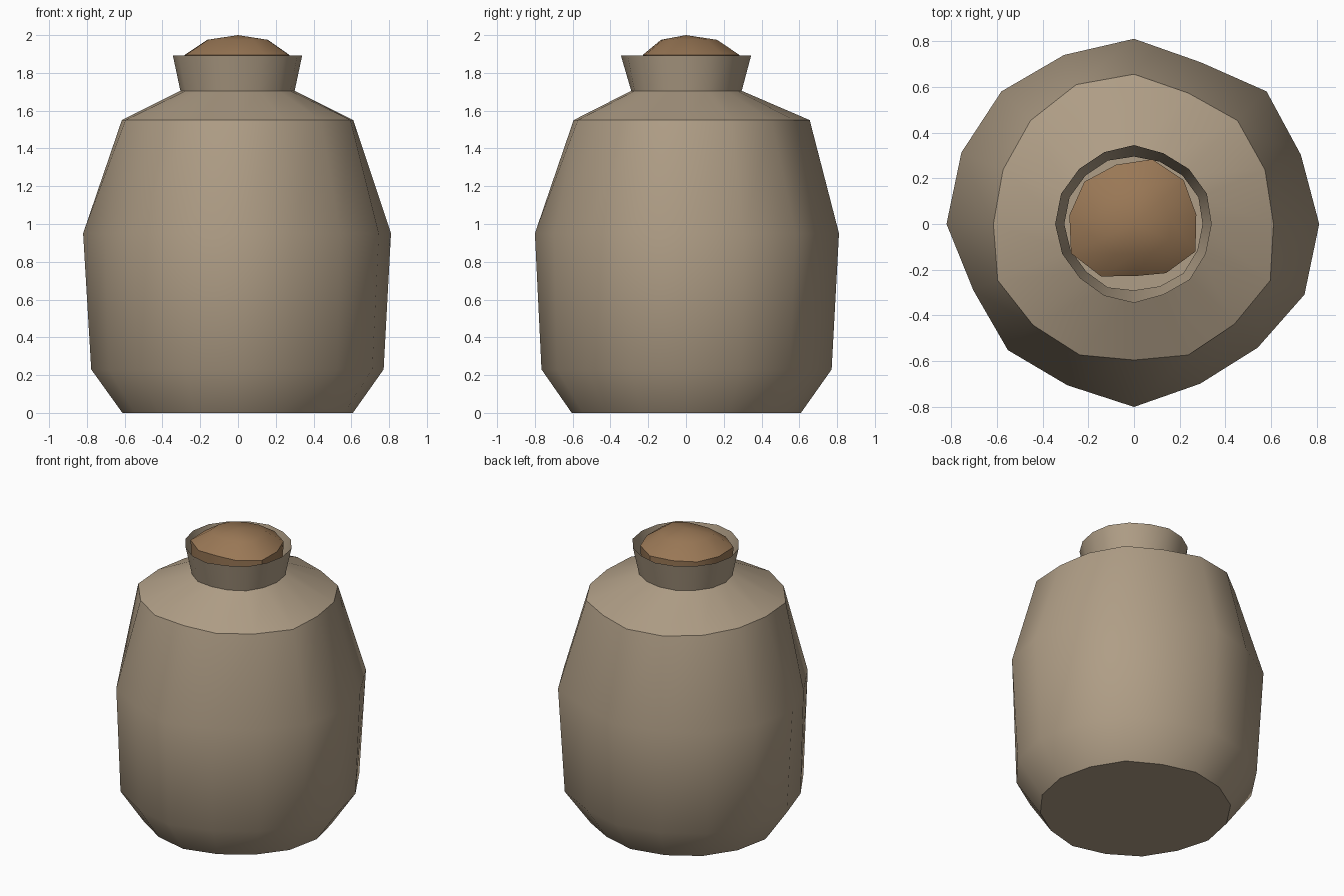
import bpy, bmesh, math

if "Cube" in bpy.data.objects:
    bpy.data.objects.remove(bpy.data.objects["Cube"])


def material(name, colour):
    m = bpy.data.materials.new(name)
    m.diffuse_color = (*colour, 1)
    m.use_nodes = True
    m.node_tree.nodes["Principled BSDF"].inputs["Base Color"].default_value = m.diffuse_color
    return m


def lathe(name, rings, mat, angle, cap_top, phase=0.0):
    """Skin a stack of (height, radii) rings, closed at the bottom."""
    bm = bmesh.new()
    loops = []
    for z, radii in rings:
        n = len(radii)
        loops.append([bm.verts.new((r * math.cos(phase + math.tau * i / n),
                                    r * math.sin(phase + math.tau * i / n), z))
                      for i, r in enumerate(radii)])
    for a, b in zip(loops, loops[1:]):
        for i in range(len(a)):
            j = (i + 1) % len(a)
            bm.faces.new((a[i], a[j], b[j], b[i]))
    bm.faces.new(loops[0][::-1])
    if cap_top is not None:
        tip = bm.verts.new((0, 0, cap_top))
        top = loops[-1]
        for i in range(len(top)):
            bm.faces.new((top[i], top[(i + 1) % len(top)], tip))
    mesh = bpy.data.meshes.new(name)
    bm.to_mesh(mesh)
    bm.free()
    mesh.materials.append(mat)
    obj = bpy.data.objects.new(name, mesh)
    bpy.context.collection.objects.link(obj)
    bpy.ops.object.select_all(action='DESELECT')
    obj.select_set(True)
    bpy.context.view_layer.objects.active = obj
    bpy.ops.object.shade_smooth_by_angle(angle=math.radians(angle))
    return obj


cloth = material("sack_cloth", (0.43, 0.34, 0.238))
grain = material("brown_filling", (0.32, 0.186, 0.092))

# Slightly uneven outlines of the sack, counter-clockwise from +x
belly = [.81, .79, .82, .765, .81, .80, .82, .817,
         .82, .76, .78, .763, .80, .756, .765, .807]
shoulder = [.61, .62, .64, .62, .655, .66, .64, .62,
            .615, .645, .625, .62, .595, .62, .62, .645]
low = [r * 0.6 + 0.285 for r in belly]
base = [r * 0.35 + 0.325 for r in belly]
neck = [.30, .305, .30, .295, .295, .30, .30, .305,
        .305, .30, .295, .30, .29, .295, .305, .30]
rim = [r + 0.04 for r in neck]
rim[4] = rim[12] = .345

# Sack: base, belly, shoulder, tied neck and open collar
lathe("sack", [(0, base), (.23, low), (.95, belly), (1.55, shoulder),
               (1.705, neck), (1.893, rim)], cloth, 43, None)

# Lumpy filling domed up inside the collar
edge = [.29, .305, .31, .285, .30, .30, .32, .285, .24, .27, .31]
lathe("filling", [(1.75, [r * .93 for r in edge]),
                  (1.895, [r * .95 for r in edge]),
                  (1.975, [r * .55 for r in edge])],
      grain, 40, 2.0, phase=0.15)
